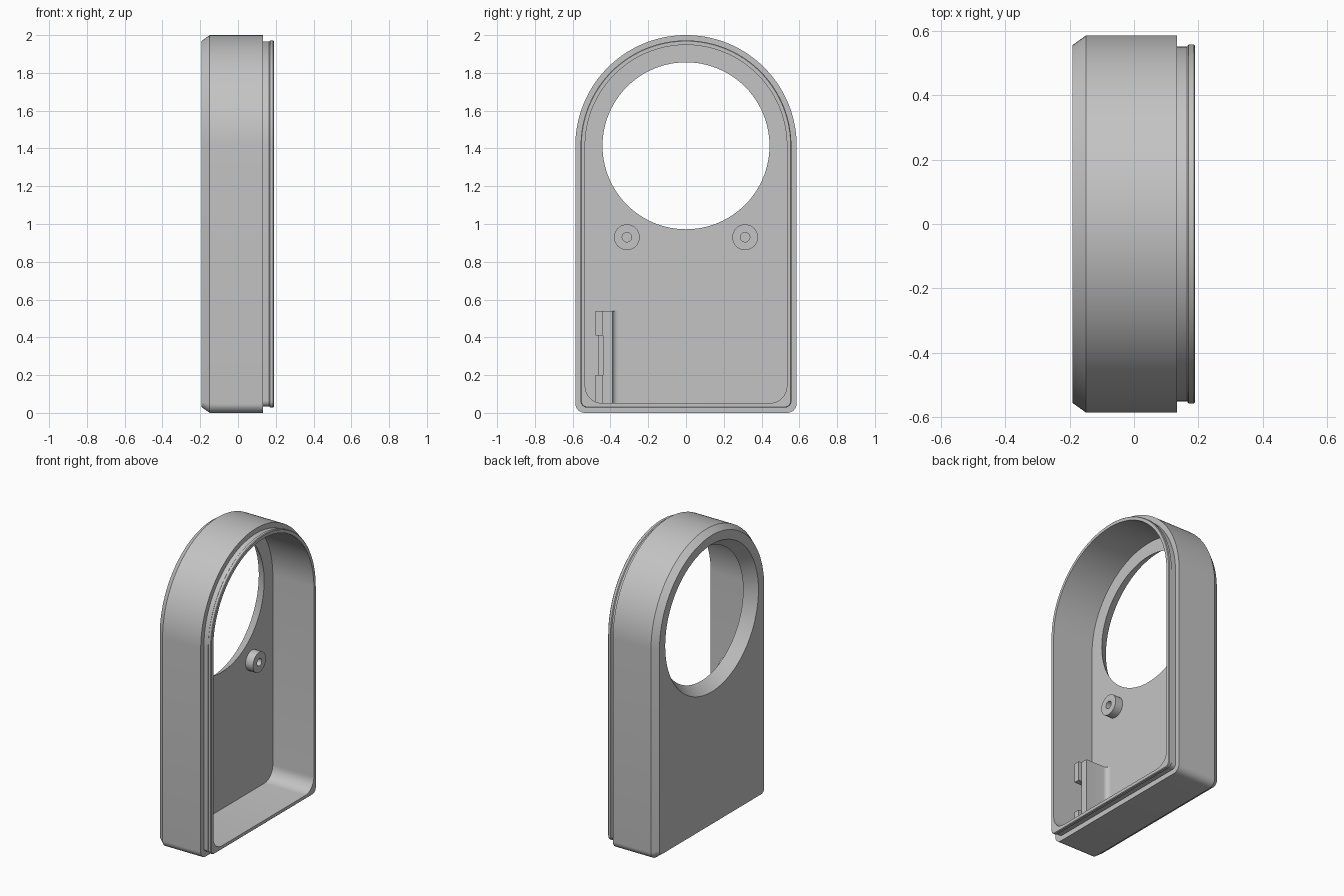
import bpy, bmesh
from math import sin, cos, pi, radians

if "Cube" in bpy.data.objects:
    bpy.data.objects.remove(bpy.data.objects["Cube"], do_unlink=True)

HALF, CENTRE_Z = 0.586, 1.414
BACK, FLOOR, SHOULDER, RIM = -0.192, -0.115, 0.133, 0.19

grey = bpy.data.materials.new("plain grey")
grey.use_nodes = True
grey.diffuse_color = (0.55, 0.55, 0.55, 1)
grey.node_tree.nodes["Principled BSDF"].inputs["Base Color"].default_value = grey.diffuse_color


def finish(bm, name):
    bmesh.ops.recalc_face_normals(bm, faces=bm.faces)
    mesh = bpy.data.meshes.new(name)
    bm.to_mesh(mesh)
    bm.free()
    mesh.materials.append(grey)
    mesh.shade_smooth()
    mesh.set_sharp_from_angle(angle=radians(25))
    obj = bpy.data.objects.new(name, mesh)
    bpy.context.collection.objects.link(obj)
    return obj


def arc(cy, cz, r, start, end, steps):
    angles = [start + (end - start) * i / steps for i in range(steps + 1)]
    return [(cy + r * cos(a), cz + r * sin(a)) for a in angles]


def arch(inset, corner):
    """Round-topped outline in the y-z plane, with rounded lower corners."""
    w = HALF - inset
    side, low = w - corner, inset + corner
    return (arc(0, CENTRE_Z, w, 0, pi, 72)
            + arc(-side, low, corner, pi, 1.5 * pi, 8)
            + arc(side, low, corner, 1.5 * pi, 2 * pi, 8))


def ring(bm, x, points):
    return [bm.verts.new((x, y, z)) for y, z in points]


def bridge(bm, a, b):
    for i in range(len(a)):
        j = (i + 1) % len(a)
        bm.faces.new((a[i], a[j], b[j], b[i]))


def fill_between(bm, a, b):
    edges = [bm.edges.get((r[i - 1], r[i])) for r in (a, b) for i in range(len(r))]
    bmesh.ops.triangle_fill(bm, edges=edges, use_beauty=True)


def circle(r, cy=0, cz=CENTRE_Z, steps=96):
    return arc(cy, cz, r, 0, 2 * pi, steps)[:-1]


# Housing: chamfered back, straight wall, stepped lip with bead, hollow inside
bm = bmesh.new()
section = [(BACK, 0.03, 0.03), (-0.15, 0, 0.05), (SHOULDER, 0, 0.05),
           (SHOULDER, 0.034, 0.03), (0.165, 0.034, 0.03), (0.17, 0.028, 0.035),
           (0.186, 0.028, 0.035), (RIM, 0.032, 0.03), (RIM, 0.052, 0.09),
           (FLOOR, 0.052, 0.09)]
rings = [ring(bm, x, arch(inset, corner)) for x, inset, corner in section]
for a, b in zip(rings, rings[1:]):
    bridge(bm, a, b)
# Tapered round opening through the back wall
wide, narrow = ring(bm, BACK, circle(0.495)), ring(bm, FLOOR, circle(0.442))
bridge(bm, wide, narrow)
fill_between(bm, rings[0], wide)
fill_between(bm, rings[-1], narrow)
finish(bm, "housing")

# Hollow screw posts below the opening
for side, y in (("right", -0.313), ("left", 0.313)):
    bm = bmesh.new()
    tube = [(FLOOR, 0.068), (FLOOR + 0.055, 0.068), (FLOOR + 0.055, 0.025), (FLOOR, 0.025)]
    loops = [ring(bm, x, circle(r, y, 0.93, 40)) for x, r in tube]
    for i in range(4):
        bridge(bm, loops[i - 1], loops[i])
    finish(bm, side + "_screw_post")


def extrude_z(name, outline, z0, z1):
    """Prism from an x-y outline."""
    bm = bmesh.new()
    low, high = ([bm.verts.new((x, y, z)) for x, y in outline] for z in (z0, z1))
    bridge(bm, low, high)
    bm.faces.new(low)
    bm.faces.new(high)
    return finish(bm, name)


def box(name, x0, x1, y0, y1, z0, z1):
    return extrude_z(name, [(x0, y0), (x1, y0), (x1, y1), (x0, y1)], z0, z1)


# Upright holder plate with a filleted foot
foot = [(FLOOR + 0.03 * (1 - sin(a)), -0.36 - 0.03 * (1 - cos(a)))
        for a in [i * pi / 12 for i in range(7)]]
fillet = [(FLOOR + 0.03 * (1 - cos(a)), -0.36 - 0.03 * sin(a))
          for a in [i * pi / 12 for i in range(7)]]
extrude_z("holder_plate", [(FLOOR - 0.01, -0.44), (FLOOR - 0.01, -0.36)] + fillet
          + [(0.05, -0.39), (0.05, -0.44)], 0.05, 0.54)

# Retaining hooks and the strip between them
box("lower_hook", 0.01, 0.07, -0.48, -0.44, 0.05, 0.2)
box("upper_hook", 0.01, 0.07, -0.48, -0.44, 0.41, 0.54)
box("hook_strip", FLOOR - 0.01, FLOOR + 0.02, -0.465, -0.44, 0.2, 0.41)
